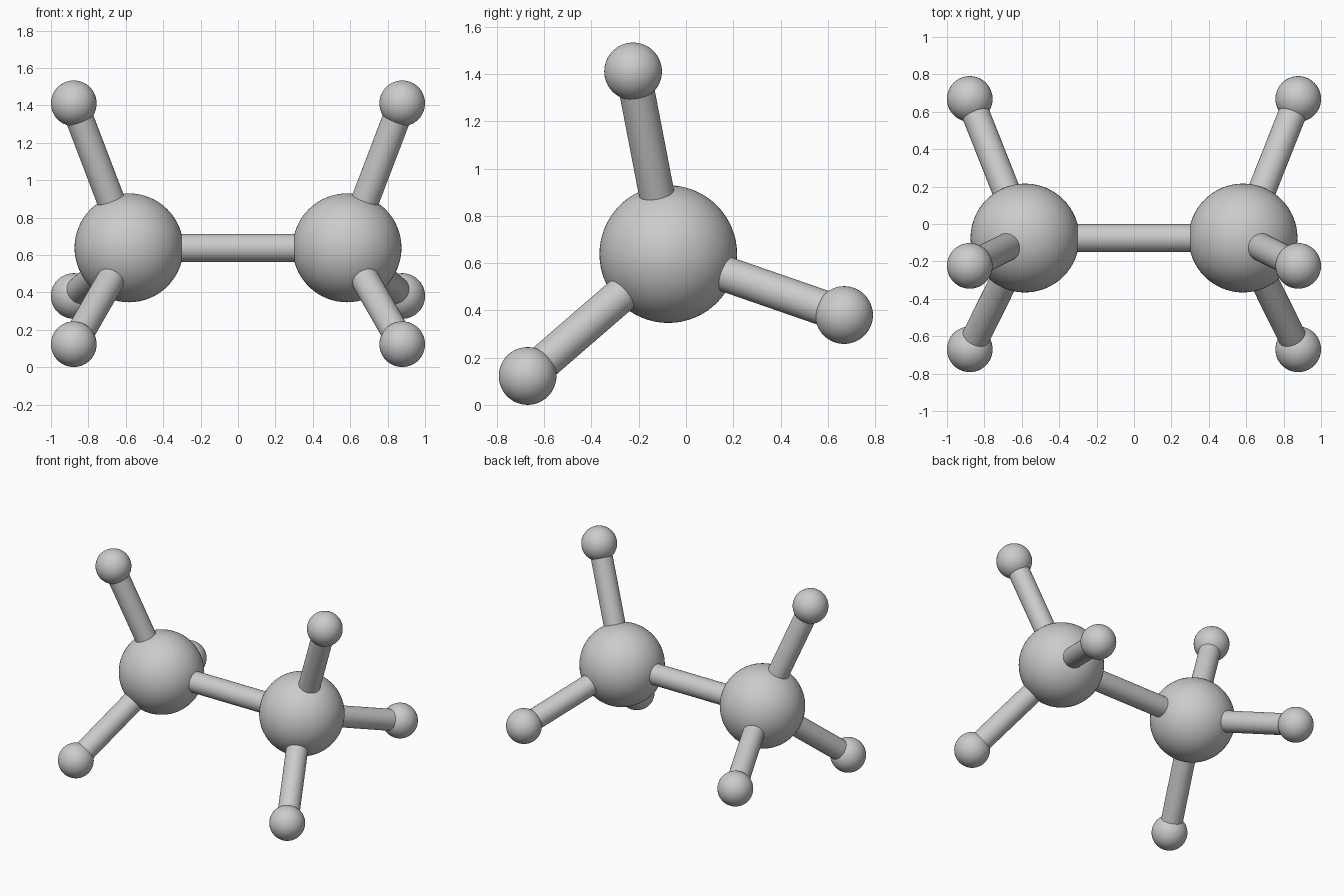
import bpy
from math import sin, cos, radians
from mathutils import Vector

if "Cube" in bpy.data.objects:
    bpy.data.objects.remove(bpy.data.objects["Cube"])

CY, CZ = -0.075, 0.638      # axis of the molecule
BIG_X, BIG_R = 0.583, 0.291
SMALL_X, SMALL_R = 0.878, 0.122
RING_R, BOND_R = 0.787, 0.075


def smooth(name):
    obj = bpy.context.object
    obj.name = name
    bpy.ops.object.shade_smooth_by_angle(angle=radians(40))
    return obj


def ball(name, centre, radius):
    bpy.ops.mesh.primitive_uv_sphere_add(segments=64, ring_count=32, radius=radius, location=centre)
    return smooth(name)


def bond(name, a, b):
    d = b - a
    bpy.ops.mesh.primitive_cylinder_add(vertices=48, radius=BOND_R, depth=d.length,
                                        location=(a + b) / 2,
                                        rotation=d.to_track_quat('Z', 'Y').to_euler())
    return smooth(name)


# Two large atoms, each with three small atoms on bonds
centres = {}
for side, s in (("left", -1), ("right", 1)):
    c = centres[side] = Vector((s * BIG_X, CY, CZ))
    ball(f"{side}_large_atom", c, BIG_R)
    for label, deg in (("top", 100.9), ("front", 220.9), ("back", 340.9)):
        a = radians(deg)
        p = Vector((s * SMALL_X, CY + RING_R * cos(a), CZ + RING_R * sin(a)))
        ball(f"{side}_{label}_small_atom", p, SMALL_R)
        bond(f"{side}_{label}_bond", c, p)

# Central bond
bond("central_bond", centres["left"], centres["right"])
